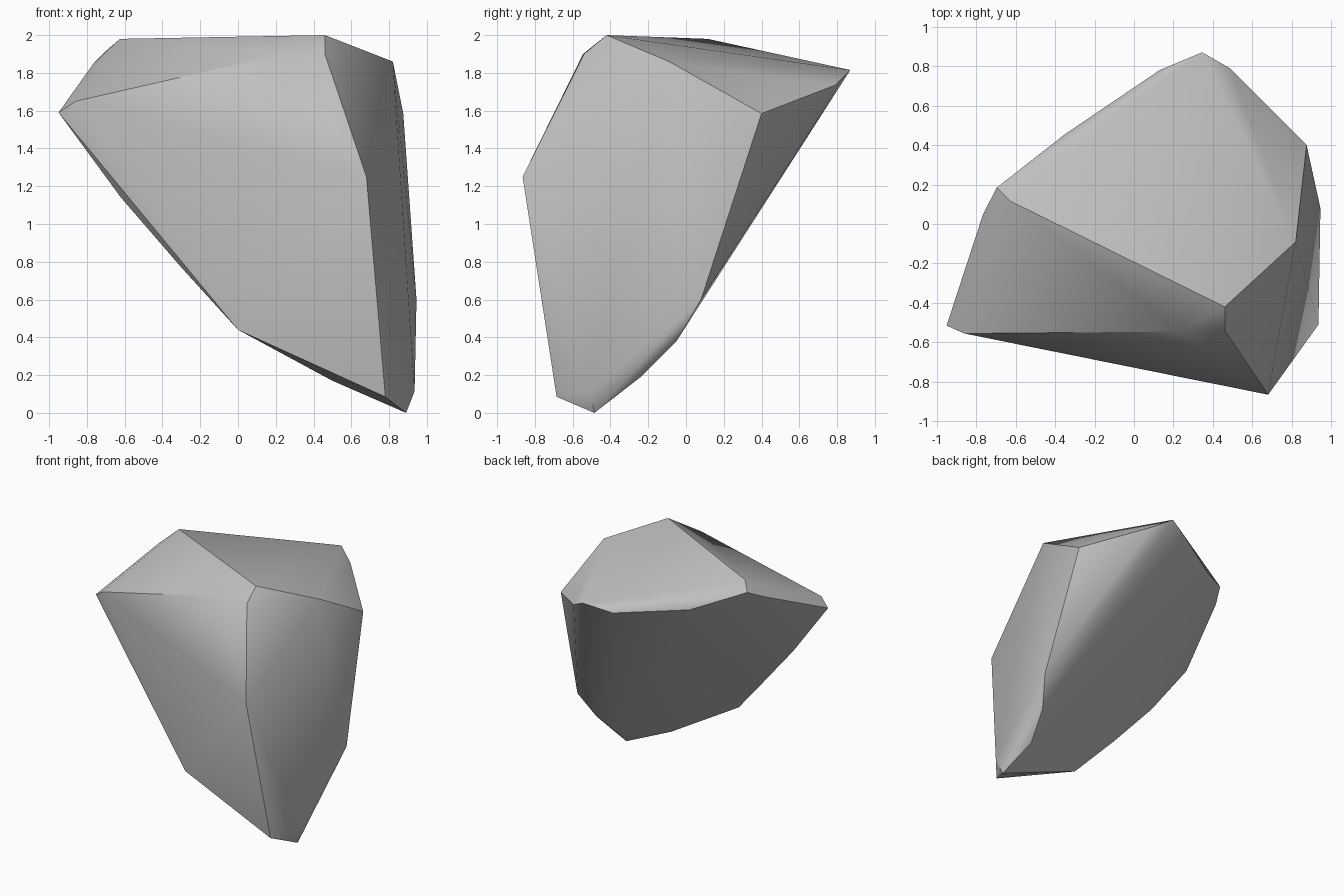
import bpy
import bmesh
import math

cube = bpy.data.objects.get("Cube")
if cube:
    bpy.data.objects.remove(cube, do_unlink=True)

# Stone colour
stone = bpy.data.materials.new("grey stone")
stone.use_nodes = True
colour = (0.52, 0.52, 0.52, 1)
stone.diffuse_color = colour
stone.node_tree.nodes["Principled BSDF"].inputs["Base Color"].default_value = colour

# Corners of the chipped boulder, grouped by region
crown = [(.46, -.42, 2), (.46, -.54, 1.9), (.24, -.545, 1.9),
         (.82, -.09, 1.86), (-.625, .115, 1.98)]
back_rim = [(-.765, .05, 1.85), (-.695, .185, 1.92), (-.35, .455, 1.785),
            (.13, .78, 1.755), (.345, .87, 1.815), (.485, .79, 1.735)]
sides = [(.68, -.865, 1.25), (.875, .4, 1.585), (.945, .08, .6),
         (-.86, -.555, 1.65), (-.95, -.515, 1.59)]
foot = [(.935, -.51, .115), (.89, -.485, 0), (.78, -.685, .085),
        (.86, -.05, .38), (.81, -.24, .19), (.5, -.52, .17),
        (0, -.695, .44), (-.3, -.59, .77), (-.62, -.53, 1.14)]

# Wrap the corners in a convex shell
bm = bmesh.new()
for corner in crown + back_rim + sides + foot:
    bm.verts.new(corner)
hull = bmesh.ops.convex_hull(bm, input=bm.verts[:])
loose = {g for g in hull["geom_interior"] + hull["geom_unused"]
         if isinstance(g, bmesh.types.BMVert)}
bmesh.ops.delete(bm, geom=list(loose), context="VERTS")
bmesh.ops.recalc_face_normals(bm, faces=bm.faces[:])
mesh = bpy.data.meshes.new("boulder")
bm.to_mesh(mesh)
bm.free()
mesh.materials.append(stone)

# Soft shading with crisp chipped edges
boulder = bpy.data.objects.new("boulder", mesh)
bpy.context.collection.objects.link(boulder)
bpy.ops.object.select_all(action="DESELECT")
boulder.select_set(True)
bpy.context.view_layer.objects.active = boulder
bpy.ops.object.shade_smooth_by_angle(angle=math.radians(30))
